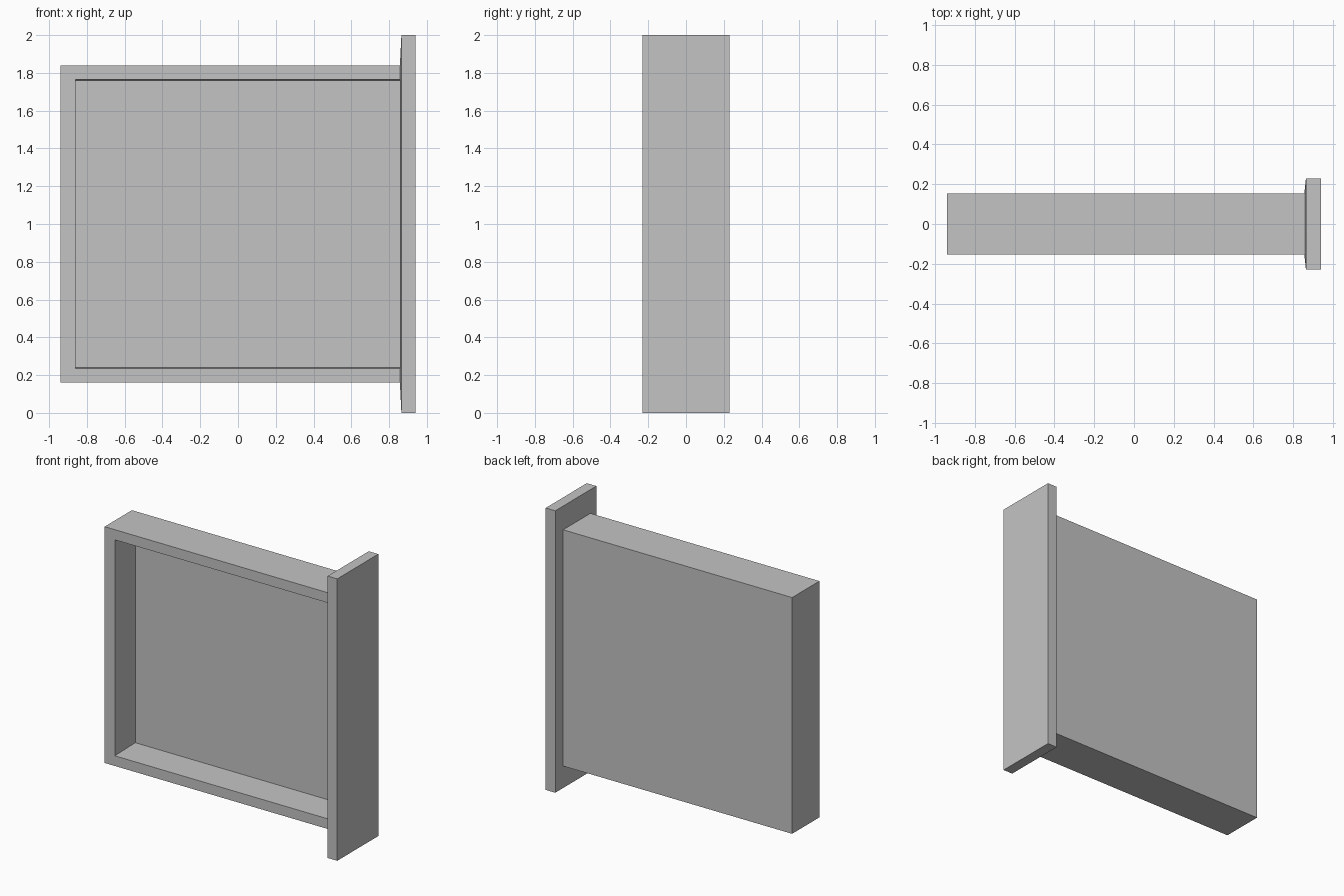
import bpy
import bmesh

if "Cube" in bpy.data.objects:
    bpy.data.objects.remove(bpy.data.objects["Cube"], do_unlink=True)

grey = bpy.data.materials.new("plain_grey")
grey.use_nodes = True
colour = (0.55, 0.55, 0.55, 1)
grey.diffuse_color = colour
grey.node_tree.nodes["Principled BSDF"].inputs["Base Color"].default_value = colour


def finish(name, bm):
    bmesh.ops.recalc_face_normals(bm, faces=bm.faces)
    mesh = bpy.data.meshes.new(name)
    bm.to_mesh(mesh)
    bm.free()
    mesh.materials.append(grey)
    obj = bpy.data.objects.new(name, mesh)
    bpy.context.collection.objects.link(obj)


def bridge(bm, a, b, closed=True):
    n = len(a)
    for i in range(n if closed else n - 1):
        j = (i + 1) % n
        bm.faces.new((a[i], a[j], b[j], b[i]))


LEFT, JOIN = -0.94, 0.857      # ends of the tray
HALF_D, HALF_H, MID = 0.153, 0.838, 1.0


# Tray: shallow box, open at the front, its +x end closed by the end plate
def c_loop(bm, y, x, half):
    points = ((JOIN, half), (x, half), (x, -half), (JOIN, -half))
    return [bm.verts.new((px, y, MID + pz)) for px, pz in points]


bm = bmesh.new()
back = c_loop(bm, HALF_D, LEFT, HALF_H)
rim = c_loop(bm, -HALF_D, LEFT, HALF_H)
lip = c_loop(bm, -HALF_D, LEFT + 0.08, 0.766)
floor = c_loop(bm, HALF_D - 0.076, LEFT + 0.08, 0.761)
bm.faces.new(back)
bm.faces.new(floor)
for a, b in ((back, rim), (rim, lip), (lip, floor)):
    bridge(bm, a, b, closed=False)
# close the cut ends of the C section
bm.faces.new((back[0], rim[0], lip[0], floor[0], floor[3], lip[3], rim[3], back[3]))
finish("tray", bm)


# End plate: flat slab whose inner face rises slightly towards the tray
def plate_loop(bm, x, d, h):
    corners = ((-d, -h), (d, -h), (d, h), (-d, h))
    return [bm.verts.new((x, y, MID + z)) for y, z in corners]


bm = bmesh.new()
raised = plate_loop(bm, JOIN, HALF_D, HALF_H)
edge = plate_loop(bm, 0.865, 0.23, 1.0)
outer = plate_loop(bm, 0.94, 0.23, 1.0)
bm.faces.new(raised)
bm.faces.new(outer)
bridge(bm, raised, edge)
bridge(bm, edge, outer)
finish("end_plate", bm)
